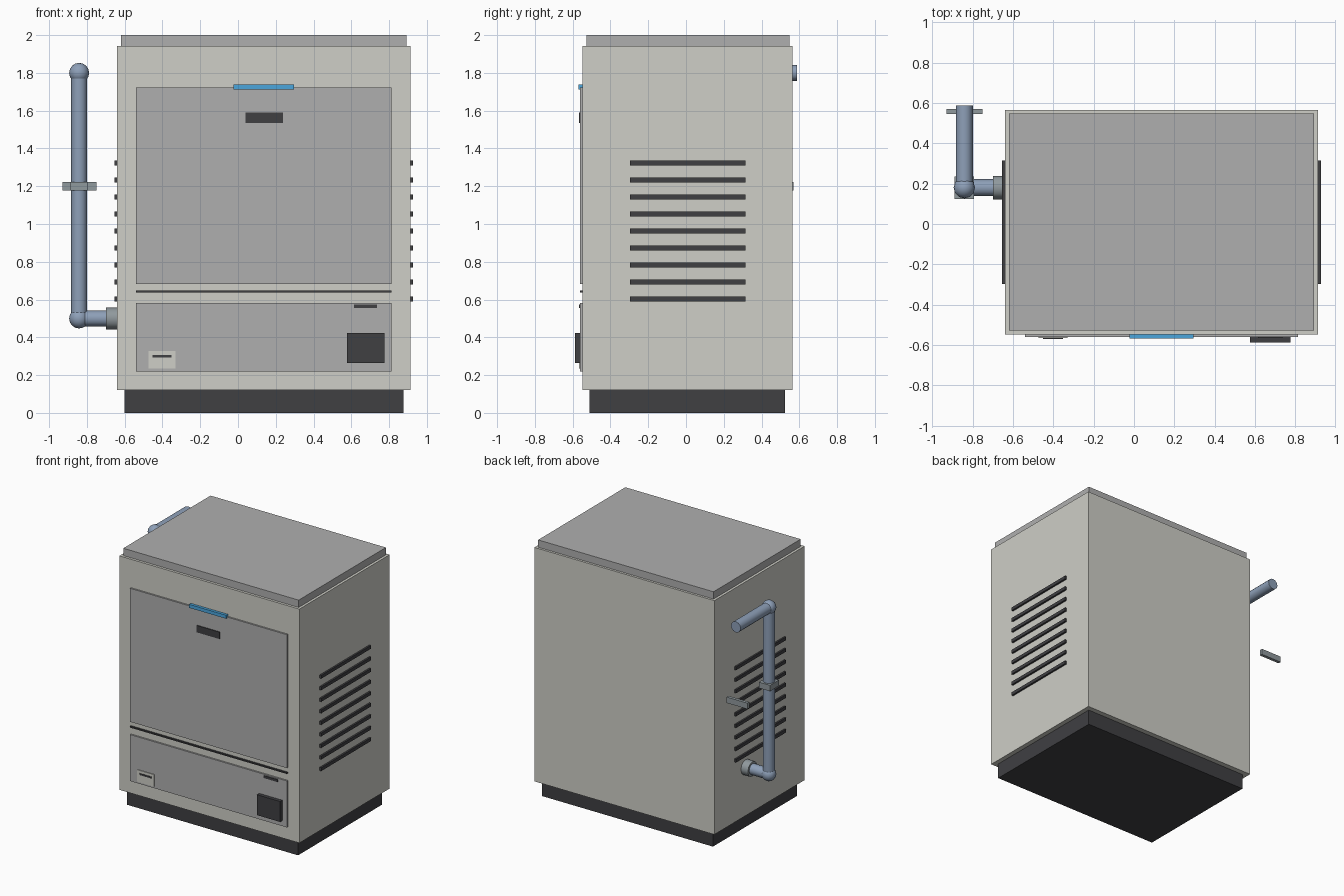
import bpy
from mathutils import Vector

if "Cube" in bpy.data.objects:
    bpy.data.objects.remove(bpy.data.objects["Cube"])


def material(name, rgb):
    m = bpy.data.materials.new(name)
    m.diffuse_color = (*rgb, 1)
    m.use_nodes = True
    m.node_tree.nodes["Principled BSDF"].inputs["Base Color"].default_value = m.diffuse_color
    return m


CASE = material("case_paint", (0.62, 0.62, 0.57))
PANEL = material("panel_grey", (0.43, 0.43, 0.43))
DARK = material("dark_plastic", (0.05, 0.05, 0.055))
BLUE = material("blue_accent", (0.07, 0.38, 0.72))
PIPE = material("pipe_metal", (0.27, 0.35, 0.48))
FITTING = material("fitting_metal", (0.28, 0.32, 0.34))


def box(name, x, y, z, mat):
    """Box from (min, max) pairs on each axis."""
    bpy.ops.mesh.primitive_cube_add(size=1, location=[(a + b) / 2 for a, b in (x, y, z)])
    o = bpy.context.object
    o.scale = [b - a for a, b in (x, y, z)]
    bpy.ops.object.transform_apply(location=False, rotation=False, scale=True)
    o.name = name
    o.data.materials.append(mat)
    return o


def rod(name, start, end, radius, mat, sides=12):
    """Cylinder between two points."""
    a, b = Vector(start), Vector(end)
    d = b - a
    bpy.ops.mesh.primitive_cylinder_add(
        vertices=sides, radius=radius, depth=d.length, location=(a + b) / 2,
        rotation=d.to_track_quat('Z', 'Y').to_euler())
    o = bpy.context.object
    o.name = name
    o.data.materials.append(mat)
    bpy.ops.object.shade_smooth_by_angle(angle=0.7)


# Cabinet
box("plinth", (-0.60, 0.875), (-0.51, 0.525), (0, 0.12), DARK)
box("cabinet", (-0.64, 0.912), (-0.547, 0.565), (0.12, 1.943), CASE)
box("lid", (-0.62, 0.892), (-0.527, 0.547), (1.943, 2.0), PANEL)

# Front panels
box("upper_door", (-0.54, 0.813), (-0.56, -0.54), (0.682, 1.722), PANEL)
box("lower_panel", (-0.54, 0.813), (-0.56, -0.54), (0.22, 0.582), PANEL)
box("divider_strip", (-0.54, 0.813), (-0.561, -0.54), (0.637, 0.647), DARK)
box("blue_handle", (-0.023, 0.296), (-0.568, -0.54), (1.711, 1.738), BLUE)
box("door_badge", (0.04, 0.237), (-0.566, -0.55), (1.536, 1.59), DARK)
box("panel_latch", (0.615, 0.735), (-0.566, -0.55), (0.555, 0.574), DARK)
box("control_box", (0.576, 0.775), (-0.588, -0.55), (0.263, 0.422), DARK)
box("label_plate", (-0.473, -0.33), (-0.566, -0.55), (0.235, 0.328), CASE)
box("label_slot", (-0.452, -0.351), (-0.57, -0.56), (0.294, 0.307), DARK)

# Side vents
for i in range(9):
    z = 0.602 + 0.09 * i
    for side, x in (("left", (-0.653, -0.63)), ("right", (0.90, 0.926))):
        box(f"{side}_vent_{i + 1}", x, (-0.297, 0.315), (z - 0.013, z + 0.013), DARK)

# Pipe run on the left side
PX, PY, LOW, HIGH = -0.841, 0.18, 0.5, 1.80
rod("pipe_inlet", (PX, PY, LOW), (-0.635, PY, LOW), 0.042, PIPE)
rod("pipe_riser", (PX, PY, LOW), (PX, PY, HIGH), 0.042, PIPE)
rod("pipe_outlet", (PX, PY, HIGH), (PX, 0.588, HIGH), 0.042, PIPE)
rod("pipe_collar", (-0.70, PY, LOW), (-0.635, PY, LOW), 0.058, FITTING)
for name, z in (("lower_elbow", LOW), ("upper_elbow", HIGH)):
    bpy.ops.mesh.primitive_uv_sphere_add(segments=12, ring_count=8, radius=0.053, location=(PX, PY, z))
    elbow = bpy.context.object
    elbow.name = name
    elbow.data.materials.append(PIPE)
    bpy.ops.object.shade_smooth_by_angle(angle=0.7)

# Pipe clamp and wall bracket
box("pipe_clamp", (PX - 0.048, PX + 0.048), (0.125, 0.235), (1.177, 1.223), FITTING)
box("wall_bracket", (-0.929, -0.75), (0.546, 0.57), (1.177, 1.223), FITTING)
